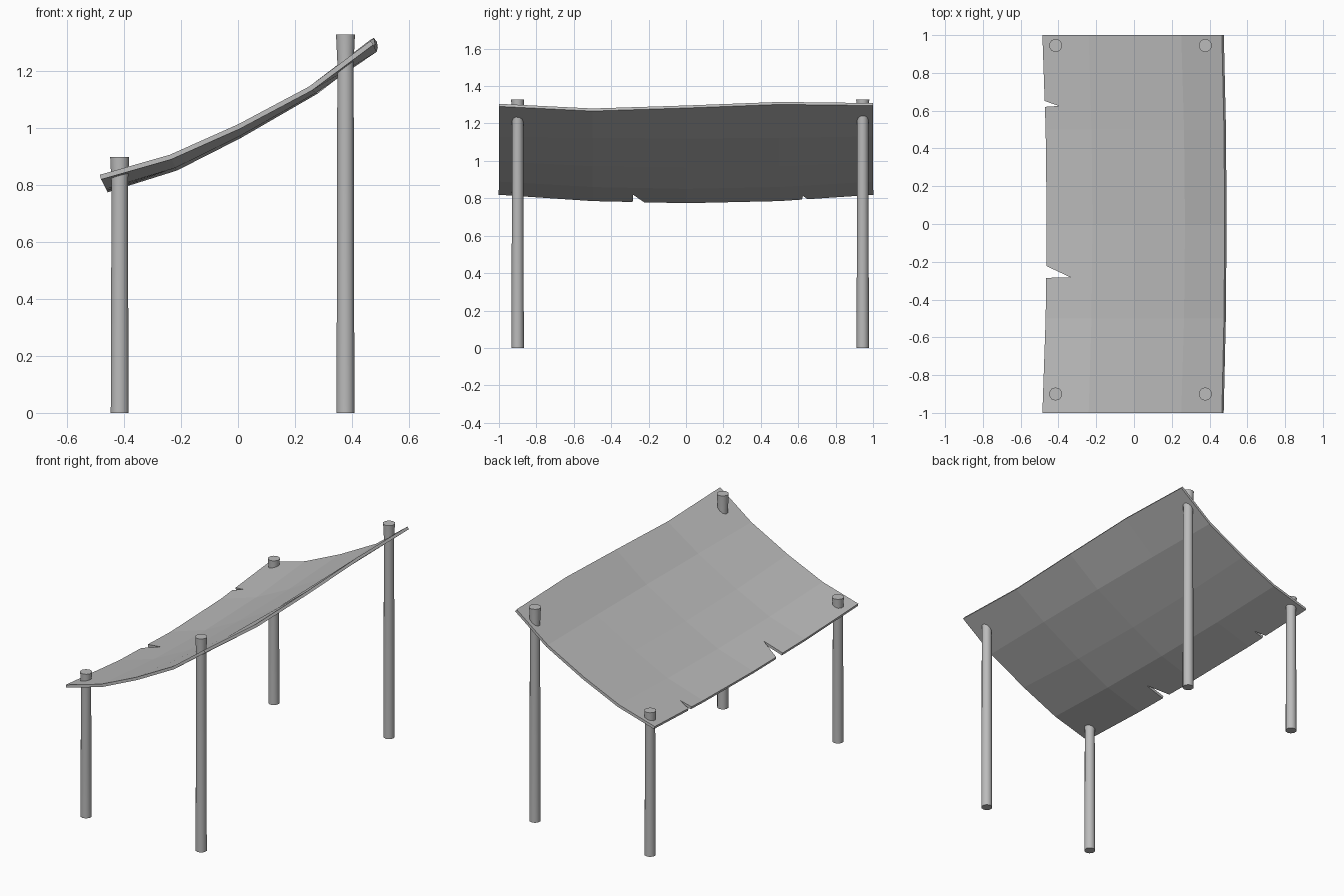
import bpy, bmesh
from mathutils import Vector

cube = bpy.data.objects.get("Cube")
if cube:
    bpy.data.objects.remove(cube, do_unlink=True)

grey = bpy.data.materials.new("weathered_grey")
grey.use_nodes = True
grey.diffuse_color = (0.5, 0.5, 0.5, 1)
bsdf = grey.node_tree.nodes["Principled BSDF"]
bsdf.inputs["Base Color"].default_value = grey.diffuse_color
bsdf.inputs["Roughness"].default_value = 0.8


def add_object(name, bm):
    bmesh.ops.recalc_face_normals(bm, faces=bm.faces)
    mesh = bpy.data.meshes.new(name)
    bm.to_mesh(mesh)
    bm.free()
    mesh.materials.append(grey)
    obj = bpy.data.objects.new(name, mesh)
    bpy.context.collection.objects.link(obj)
    return obj


def activate(obj):
    bpy.ops.object.select_all(action='DESELECT')
    obj.select_set(True)
    bpy.context.view_layer.objects.active = obj


def loft(bm, rows, closed=False):
    # Join neighbouring rows of vertices with quads
    for a, b in zip(rows, rows[1:]):
        n = len(a)
        for i in range(n if closed else n - 1):
            j = (i + 1) % n
            bm.faces.new((a[i], a[j], b[j], b[i]))


# Sagging canopy: blend from end profile to middle profile along y
end_profile = [(-0.485, 0.835), (-0.24, 0.905), (0, 1.012), (0.25, 1.145), (0.465, 1.307)]
mid_profile = [(-0.462, 0.79), (-0.22, 0.866), (0, 0.978), (0.27, 1.134), (0.48, 1.296)]
sag = [0, 0.75, 1, 0.75, 0]
high_edge = [1.305, 1.28, 1.296, 1.315, 1.309]
bm = bmesh.new()
rows = []
for k, s in enumerate(sag):
    row = [Vector((p[0], -1 + k / 2, p[1])).lerp(Vector((q[0], -1 + k / 2, q[1])), s)
           for p, q in zip(end_profile, mid_profile)]
    row[-1].z = high_edge[k]
    rows.append([bm.verts.new(v) for v in row])
loft(bm, rows)
canopy = add_object("canopy", bm)
if canopy.data.polygons[0].normal.z < 0:
    canopy.data.flip_normals()
solid = canopy.modifiers.new("thickness", 'SOLIDIFY')
solid.thickness = 0.017
solid.offset = -1
activate(canopy)
bpy.ops.object.modifier_apply(modifier=solid.name)


# Torn notches in the low edge
def cut_notch(tip, edge_a, edge_b):
    tip = Vector(tip)
    outline = [tip] + [tip + (Vector(e) - tip) * 1.6 for e in (edge_a, edge_b)]
    bm = bmesh.new()
    face = bm.faces.new([bm.verts.new((p.x, p.y, 0.5)) for p in outline])
    top = bmesh.ops.extrude_face_region(bm, geom=[face])["geom"]
    bmesh.ops.translate(bm, vec=(0, 0, 0.6),
                        verts=[g for g in top if isinstance(g, bmesh.types.BMVert)])
    cutter = add_object("notch_cutter", bm)
    cutter.hide_render = True
    cut = canopy.modifiers.new("notch", 'BOOLEAN')
    cut.operation = 'DIFFERENCE'
    cut.solver = 'EXACT'
    cut.object = cutter
    activate(canopy)
    bpy.ops.object.modifier_apply(modifier=cut.name)
    bpy.data.objects.remove(cutter, do_unlink=True)


cut_notch((-0.335, -0.283), (-0.465, -0.222), (-0.465, -0.285))
cut_notch((-0.398, 0.625), (-0.475, 0.652), (-0.475, 0.62))


# Poles with a slightly flared head
def add_pole(name, x, y, height):
    bm = bmesh.new()
    rings = []
    for z, r in ((0, 0.033), (height - 0.1, 0.03), (height, 0.035)):
        ring = bmesh.ops.create_circle(bm, segments=10, radius=r)["verts"]
        bmesh.ops.translate(bm, vec=(x, y, z), verts=ring)
        rings.append(ring)
    loft(bm, rings, closed=True)
    bm.faces.new(rings[0])
    bm.faces.new(rings[-1])
    loose = [e for e in bm.edges if not e.link_faces]
    bmesh.ops.delete(bm, geom=loose, context='EDGES')
    pole = add_object(name, bm)
    activate(pole)
    bpy.ops.object.shade_smooth_by_angle(angle=0.8)


for end, y in (("front", -0.9), ("back", 0.945)):
    add_pole(f"low_pole_{end}", -0.415, y, 0.897)
    add_pole(f"high_pole_{end}", 0.377, y, 1.328)
